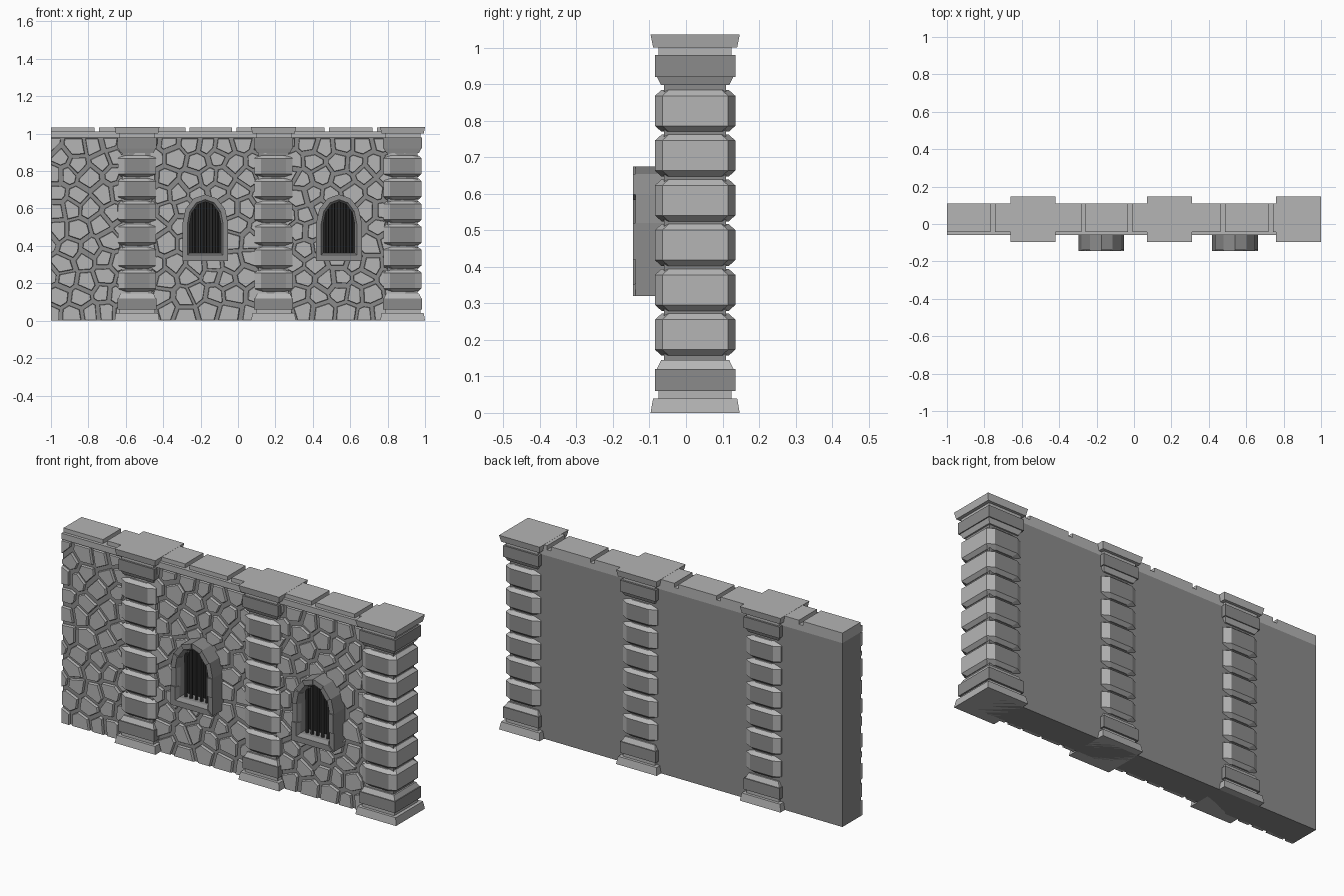
import bpy, bmesh, math, random
from mathutils import Vector

random.seed(7)
if "Cube" in bpy.data.objects:
    bpy.data.objects.remove(bpy.data.objects["Cube"])


def material(name, value):
    m = bpy.data.materials.new(name)
    m.use_nodes = True
    col = (value, value, value, 1)
    m.diffuse_color = col
    m.node_tree.nodes["Principled BSDF"].inputs["Base Color"].default_value = col
    return m


light = material("light stone", 0.46)
dark = material("dark stone", 0.26)
iron = material("dark iron", 0.035)
shadow = material("window black", 0.015)


def loft(bm, rings):
    """Closed solid through rings that share one vertex count."""
    loops = [[bm.verts.new(p) for p in r] for r in rings]
    n = len(loops[0])
    for a, b in zip(loops, loops[1:]):
        for i in range(n):
            j = (i + 1) % n
            bm.faces.new((a[i], a[j], b[j], b[i]))
    bm.faces.new(loops[0][::-1])
    bm.faces.new(loops[-1])


def finish(bm, name, mats, rule=None):
    bmesh.ops.recalc_face_normals(bm, faces=bm.faces[:])
    if rule:
        for f in bm.faces:
            f.material_index = rule(f)
    me = bpy.data.meshes.new(name)
    bm.to_mesh(me)
    bm.free()
    for m in mats:
        me.materials.append(m)
    ob = bpy.data.objects.new(name, me)
    bpy.context.collection.objects.link(ob)


def rect(cx, cy, hx, hy, z, kx=0, ky=0):
    """Horizontal rectangle, with cut corners when kx and ky are given."""
    if not kx:
        return [(cx + sx * hx, cy + sy * hy, z)
                for sx, sy in ((-1, -1), (1, -1), (1, 1), (-1, 1))]
    pts = [(-hx + kx, -hy), (hx - kx, -hy), (hx, -hy + ky), (hx, hy - ky),
           (hx - kx, hy), (-hx + kx, hy), (-hx, hy - ky), (-hx, -hy + ky)]
    return [(cx + x, cy + y, z) for x, y in pts]


def box(bm, x0, x1, y0, y1, z0, z1):
    c = ((x0 + x1) / 2, (y0 + y1) / 2, (x1 - x0) / 2, (y1 - y0) / 2)
    loft(bm, [rect(*c, z0), rect(*c, z1)])


FRONT, BACK, END = -0.045, 0.11, 0.9
COLUMNS = (-0.54, 0.19, 0.88)
WINDOWS = (-0.175, 0.54)

# Wall slab and the pale ledge on top of it
bm = bmesh.new()
box(bm, -1, END, FRONT, BACK, 0, 0.98)
finish(bm, "wall", [dark])
bm = bmesh.new()
box(bm, -1, END, -0.058, BACK, 0.98, 1.012)
finish(bm, "wall_ledge", [light])

# Coping blocks with narrow gaps
bm = bmesh.new()
cuts = (-1.012, -0.755, -0.27, -0.02, 0.475, 0.73, 0.95)
for a, b in zip(cuts, cuts[1:]):
    box(bm, max(a + 0.012, -1), b - 0.012, -0.042, BACK, 1.012, 1.034)
finish(bm, "coping", [light])


# Rubble stones: shrunken cells around scattered seeds
def clip(poly, point, normal):
    out = []
    for a, b in zip(poly, poly[1:] + poly[:1]):
        da, db = (a - point).dot(normal), (b - point).dot(normal)
        if da <= 0:
            out.append(a)
        if da * db < 0:
            out.append(a.lerp(b, da / (da - db)))
    return out


seeds = []
for row in range(11):
    for col in range(19):
        shift = 0.5 * (row % 2)
        seeds.append(Vector((-1.0 + 0.105 * (col + shift) + random.uniform(-0.03, 0.03),
                             0.045 + 0.09 * row + random.uniform(-0.026, 0.026))))
bm = bmesh.new()
for s in seeds:
    cell = [Vector(p) for p in ((-1, 0), (END, 0), (END, 0.975), (-1, 0.975))]
    for t in seeds:
        d = t - s
        if 0 < d.length < 0.3:
            n = d.normalized()
            cell = clip(cell, (s + t) / 2 - n * random.uniform(0.006, 0.015), n)
            if len(cell) < 3:
                break
    if len(cell) < 3 or any(abs(s.x - w) < 0.085 and 0.36 < s.y < 0.63 for w in WINDOWS):
        continue
    mid = sum(cell, Vector((0, 0))) / len(cell)
    loft(bm, [[(p.x, FRONT + 0.005, p.y) for p in cell],
              [(p.x, -0.055, p.y) for p in cell],
              [(q.x, -0.06, q.y) for q in (p.lerp(mid, 0.06) for p in cell)]])
finish(bm, "rubble_stones", [light])

# Columns: core, plinth, cap, dark bands, collars and chamfered blocks
CY = 0.025
for k, cx in enumerate(COLUMNS):
    tag = ("right", "middle", "left")[k] + "_column_"

    bm = bmesh.new()
    loft(bm, [rect(cx, CY, 0.08, 0.085, z) for z in (0.03, 1.005)])
    for z0, z1 in ((0.06, 0.12), (0.92, 0.98)):
        loft(bm, [rect(cx, CY, 0.105, 0.11, z) for z in (z0, z1)])
    finish(bm, tag + "bands", [dark])

    bm = bmesh.new()
    loft(bm, [rect(cx, CY, 0.12, 0.122, 0), rect(cx, CY, 0.113, 0.115, 0.04)])
    loft(bm, [rect(cx, CY, 0.113, 0.115, 1.0), rect(cx, CY, 0.12, 0.122, 1.035)])
    for z in (0.04, 0.98):
        loft(bm, [rect(cx, CY, 0.095, 0.1, z), rect(cx, CY, 0.095, 0.1, z + 0.02)])
    for z0, z1, a, b in ((0.12, 0.145, 0.1, 0.088), (0.897, 0.92, 0.088, 0.1)):
        loft(bm, [rect(cx, CY, a, a + 0.005, z0), rect(cx, CY, b, b + 0.005, z1)])
    finish(bm, tag + "trim", [light])

    bm = bmesh.new()
    pitch = 0.1225
    for i in range(6):
        z = 0.157 + pitch * i
        loft(bm, [rect(cx, CY, 0.102 - d, 0.11 - d, z + h, 0.035, 0.02)
                  for d, h in ((0.018, 0), (0, 0.016), (0, pitch - 0.024), (0.018, pitch - 0.008))])
    finish(bm, tag + "blocks", [light, dark], lambda f: int(abs(f.normal.y) > 0.9))


# Arched window outline around x = 0
def outline(half, bottom, spring, rise):
    pts = [(half, bottom), (half, 0.42), (half, spring)]
    pts += [(half * math.cos(a), spring + rise * math.sin(a))
            for a in (math.pi * i / 6 for i in range(1, 6))]
    return pts + [(-half, spring), (-half, 0.42), (-half, bottom)]


outer = outline(0.122, 0.32, 0.52, 0.155)
lip = outline(0.095, 0.35, 0.52, 0.128)
inner = outline(0.083, 0.362, 0.52, 0.115)

for k, wx in enumerate(WINDOWS):
    tag = ("right", "left")[k] + "_window_"

    # Surround stones, alternating a little in depth
    bm = bmesh.new()
    n = len(outer)
    for i in range(n):
        j = (i + 1) % n
        y = -0.145 if i % 2 or i == n - 1 else -0.138
        loft(bm, [[(wx + p[0], d, p[1]) for p in (a[i], a[j], b[j], b[i])]
                  for a, b, d in ((outer, inner, FRONT), (outer, inner, y + 0.02), (outer, lip, y))])
    finish(bm, tag + "surround", [dark])

    # Black backing behind the grille
    bm = bmesh.new()
    loft(bm, [[(wx + x, y, z) for x, z in inner] for y in (FRONT, -0.066)])
    finish(bm, tag + "backing", [shadow])

    # Iron bars
    bm = bmesh.new()
    for i in range(-2, 3):
        x = 0.031 * i
        top = 0.52 + 0.115 * math.sqrt(1 - (x / 0.083) ** 2)
        loft(bm, [[(wx + x + 0.009 * math.cos(a), -0.1 + 0.009 * math.sin(a), z)
                   for a in (math.pi * s / 3 for s in range(6))] for z in (0.358, top)])
    finish(bm, tag + "bars", [iron])
